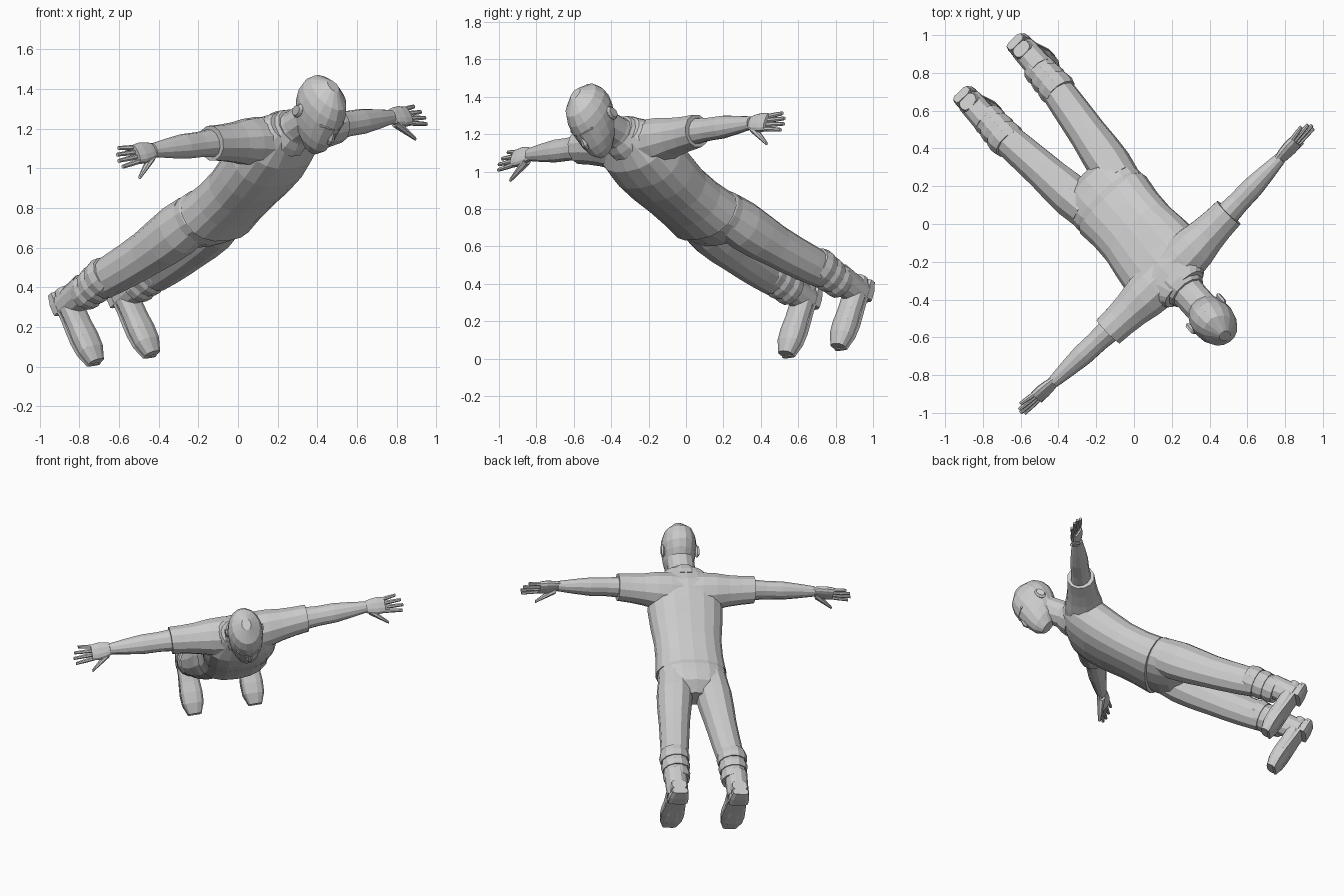
import bpy
import bmesh
import math
from mathutils import Matrix, Vector

default = bpy.data.objects.get("Cube")
if default:
    bpy.data.objects.remove(default, do_unlink=True)

# Single matte grey
grey = bpy.data.materials.new("light_grey")
grey.use_nodes = True
colour = (.6, .6, .6, 1)
grey.diffuse_color = colour
grey.node_tree.nodes["Principled BSDF"].inputs["Base Color"].default_value = colour

# The figure is shaped standing upright, then leans forward into a glide
left = Vector((.71, .7, .1)).normalized()
up = Vector((.58, -.65, .49))
up = (up - left * up.dot(left)).normalized()
back = up.cross(left)
ankles = Matrix.Translation((-.69, .745, .37))
body = ankles @ Matrix((left, back, up)).transposed().to_4x4()

# The head tips back a little from the line of the spine
tip_back = Matrix.Rotation(math.radians(-12), 4, "X")
head = body @ Matrix.Translation((0, -.015, 1.89)) @ tip_back

PLANES = {"x": ("y", "z"), "y": ("x", "z"), "z": ("x", "y")}


def power(value, exponent):
    return math.copysign(abs(value) ** exponent, value)


def tube(name, start, end, widths, flat=1, axis="z", sides=12,
         square=1, bow=0, side=1, frame=body):
    """Skin evenly spaced rings from start to end, lying across an axis.

    Flat is the ratio of the second half size to the first, bow bends the
    centre line along y, and side is -1 for the mirrored twin."""
    bm = bmesh.new()
    first, second = PLANES[axis]
    loops = []
    for step, width in enumerate(widths):
        t = step / (len(widths) - 1)
        centre = Vector(start).lerp(Vector(end), t)
        centre.y += bow * math.sin(math.pi * t)
        loop = []
        for i in range(sides):
            angle = math.tau * (i + .5) / sides
            point = centre.copy()
            across = width * power(math.cos(angle), square)
            along = width * flat * power(math.sin(angle), square)
            setattr(point, first, getattr(point, first) + across)
            setattr(point, second, getattr(point, second) + along)
            point.x *= side
            loop.append(bm.verts.new(frame @ point))
        loops.append(loop)

    for low, high in zip(loops, loops[1:]):
        for i in range(sides):
            j = (i + 1) % sides
            bm.faces.new((low[i], low[j], high[j], high[i]))
    bm.faces.new(loops[0])
    bm.faces.new(loops[-1])
    bmesh.ops.recalc_face_normals(bm, faces=bm.faces[:])

    mesh = bpy.data.meshes.new(name)
    bm.to_mesh(mesh)
    bm.free()
    mesh.materials.append(grey)
    obj = bpy.data.objects.new(name, mesh)
    bpy.context.collection.objects.link(obj)


# Shirt body, neckband, neck and trouser seat
tube("shirt", (0, -.08, .95), (0, .03, 1.68),
     (.232, .22, .22, .235, .245, .235, .13),
     flat=.65, sides=18, square=.85, bow=-.025)
tube("neckband", (0, .01, 1.62), (0, .01, 1.7), (.13, .12, .1))
tube("neck", (0, .01, 1.6), (0, -.01, 1.84), (.11, .09, .09))
tube("trouser_seat", (0, -.07, 1), (0, -.05, .74), (.2, .225, .225, .2, .1),
     flat=.65, sides=18, square=.85)

# Head with nose and lips
tube("head", (0, -.08, -.17), (0, .02, .18),
     (.04, .08, .1, .11, .115, .11, .09, .03),
     flat=1.33, sides=16, bow=.03, frame=head)
tube("nose", (0, -.13, .03), (0, -.155, -.06), (.01, .017, .025, .014),
     sides=8, frame=head)
tube("lips", (0, -.13, -.08), (0, -.125, -.11), (.02, .034, .02),
     flat=.6, sides=8, frame=head)

for side, label in ((1, "left_"), (-1, "right_")):

    # Ear and brow
    tube(label + "ear", (.1, .03, -.01), (.125, .04, -.01), (.02, .027, .02),
         flat=1.6, axis="x", side=side, frame=head)
    tube(label + "brow", (.015, -.14, .03), (.08, -.105, .03),
         (.01, .014, .01), flat=.6, axis="x", sides=6, side=side, frame=head)

    # Sleeve spreading into the shoulder, and bare arm
    tube(label + "sleeve", (.02, .015, 1.54), (.45, .05, 1.55),
         (.13, .13, .122, .105, .095, .09), axis="x", side=side)
    tube(label + "arm", (.42, .05, 1.55), (.85, .06, 1.54),
         (.075, .066, .065, .052, .036), flat=.87, axis="x", side=side)

    # Hand with four fingers fanned about its middle, and a thumb
    tube(label + "palm", (.83, .06, 1.54), (.97, .055, 1.53),
         (.036, .05, .057, .052), flat=.48, axis="x", square=.8, side=side)
    for i, finger in enumerate(("index", "middle", "ring", "little")):
        spread = (i - 1.5) / 40
        reach = 1.09 - (i - 1) ** 2 / 100
        tube(label + finger + "_finger", (.95, .055 + spread, 1.53),
             (reach, .055 + spread * 1.4, 1.52), (.014, .013, .01),
             axis="x", sides=7, side=side)
    tube(label + "thumb", (.86, .035, 1.53), (.98, -.06, 1.5),
         (.028, .022, .016, .01), axis="x", sides=7, side=side)

    # Trouser leg, gathered in folds above the boot
    tube(label + "trouser_leg", (.115, -.06, .9), (.19, -.025, .2),
         (.11, .118, .112, .102, .097, .092, .085), flat=1.15,
         bow=-.015, side=side)
    for i, fold in enumerate(("upper", "middle", "lower")):
        top = .28 - .07 * i
        slack = .1 - .005 * i
        tube(label + fold + "_fold", (.19, -.02, top),
             (.19, -.02, top - .08), (slack - .01, slack, slack - .006),
             flat=1.05, side=side)

    # Boot, sole and heel
    tube(label + "boot_shaft", (.2, -.005, .1), (.2, -.01, -.07),
         (.074, .072, .07), flat=1.1, side=side)
    tube(label + "boot", (.2, .07, -.035), (.2, -.35, -.045),
         (.05, .067, .067, .067, .073, .07, .045), flat=.75, axis="y",
         square=.8, side=side)
    tube(label + "sole", (.2, .06, -.08), (.2, -.355, -.07),
         (.06, .065, .065, .072, .078, .073, .045), flat=.22, axis="y",
         sides=8, square=.5, side=side)
    tube(label + "heel", (.2, .075, -.09), (.2, -.035, -.095),
         (.052, .066, .066), flat=.45, axis="y", sides=8, square=.5, side=side)
